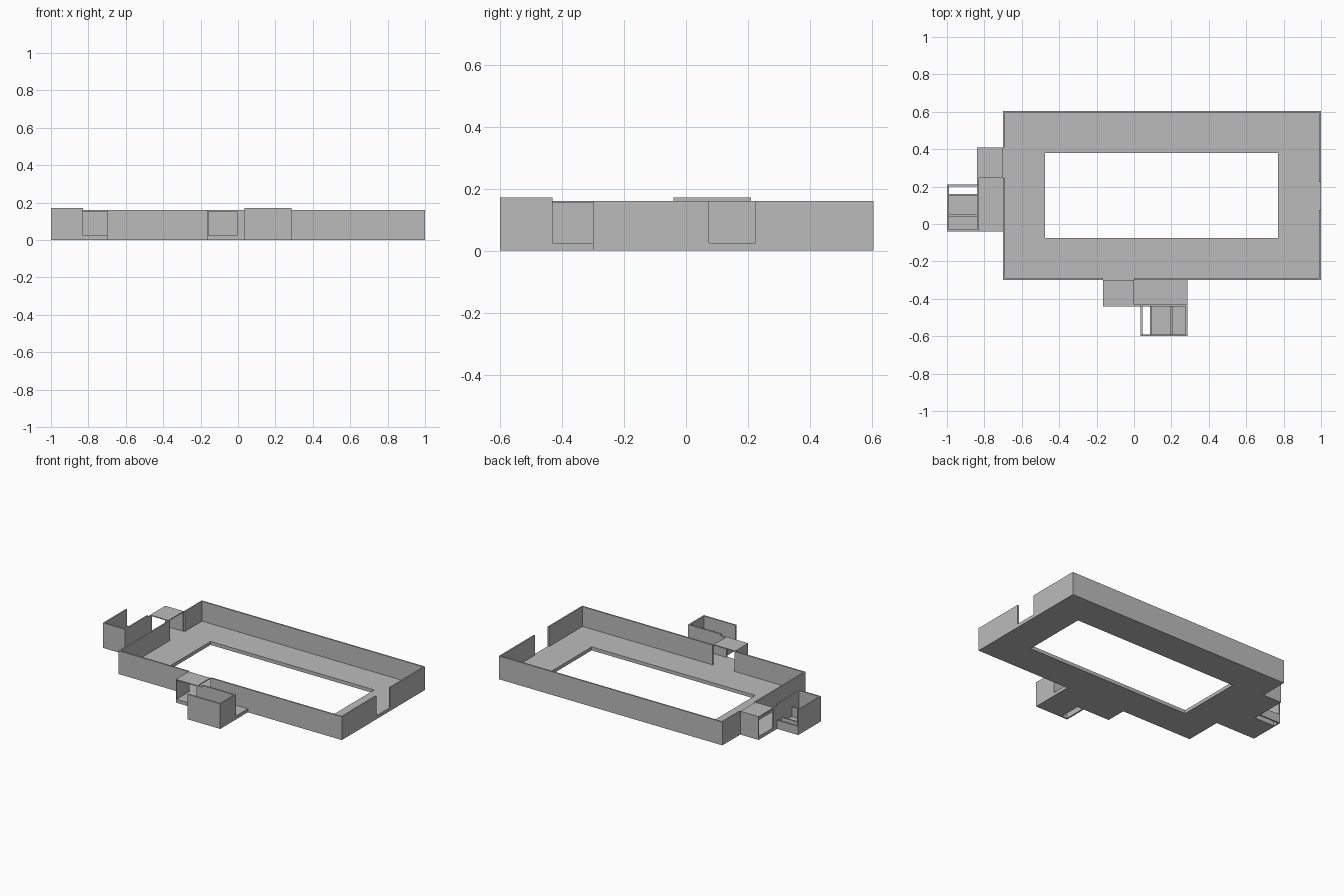
import bpy
import bmesh

cube = bpy.data.objects.get("Cube")
if cube:
    bpy.data.objects.remove(cube, do_unlink=True)

grey = bpy.data.materials.new("plain_grey")
grey.use_nodes = True
grey.diffuse_color = (0.5, 0.5, 0.5, 1)
grey.node_tree.nodes["Principled BSDF"].inputs["Base Color"].default_value = (0.5, 0.5, 0.5, 1)

T = 0.01        # wall thickness
FLOOR = 0.024   # slab thickness
WALL = 0.16     # wall height
BIN = 0.172     # bin wall height


def make_part(name, boxes):
    """One object from boxes given as x, y and z ranges."""
    bm = bmesh.new()
    for ranges in boxes:
        lo = [min(r) for r in ranges]
        hi = [max(r) for r in ranges]
        for v in bmesh.ops.create_cube(bm, size=1)["verts"]:
            v.co = [hi[i] if v.co[i] > 0 else lo[i] for i in range(3)]
    mesh = bpy.data.meshes.new(name)
    bm.to_mesh(mesh)
    bm.free()
    mesh.materials.append(grey)
    obj = bpy.data.objects.new(name, mesh)
    bpy.context.collection.objects.link(obj)


# Tray floor: a frame around a rectangular opening
X0, X1, Y0, Y1 = -0.7, 1.0, -0.3, 0.605
HX0, HX1, HY0, HY1 = -0.475, 0.77, -0.075, 0.38
slab = (0, FLOOR)
make_part("tray_floor", [
    ((X0, X1), (Y0, HY0), slab), ((X0, X1), (HY1, Y1), slab),
    ((X0, HX0), (HY0, HY1), slab), ((HX1, X1), (HY0, HY1), slab)])

# Tray walls with three doorways
up = (FLOOR, WALL)
make_part("tray_back_wall", [((X0, X1), (Y1 - T, Y1), up)])
make_part("tray_left_wall", [
    ((X1 - T, X1), (Y0, 0.075), up), ((X1 - T, X1), (0.225, Y1 - T), up)])
make_part("tray_right_wall", [
    ((X0, X0 + T), (Y0, 0.245), up), ((X0, X0 + T), (0.41, Y1 - T), up)])
make_part("tray_front_wall", [
    ((X0 + T, -0.165), (Y0, Y0 + T), up), ((0, X1 - T), (Y0, Y0 + T), up)])


def annex(side, place):
    """Side passage and bin; u runs along the tray wall, v away from it."""
    def part(name, boxes):
        make_part(side + "_" + name, [place(u, v) + (z,) for u, v, z in boxes])

    length, tunnel, depth, start, out = 0.45, 0.165, 0.14, 0.2, 0.3
    part("passage_floor", [((0, length), (0, depth), slab)])
    part("tunnel_roof", [((0, tunnel), (0, depth), (WALL - 0.006, WALL))])
    part("tunnel_end_wall", [((0, 0.006), (0, depth), up)])
    part("tunnel_post", [((tunnel - 0.006, tunnel), (depth - T, depth), up)])
    part("link_wall", [((tunnel, start), (depth - T, depth), up)])

    # Bin walls, open towards the tunnel end
    part("bin_walls", [
        ((start, length), (depth - T, depth), (FLOOR, BIN)),
        ((start, length), (out - T, out), (0, BIN)),
        ((length - T, length), (depth, out - T), (0, BIN))])

    # Bin floor, drop slot, sill and dividers
    inner = (depth, out - T)
    part("bin_floor", [((start + 0.05, length - T), inner, slab)])
    part("bin_sill", [((start, start + T), inner, (0, 0.06))])
    part("bin_dividers", [
        ((start + 0.05, start + 0.06), inner, (FLOOR, 0.06)),
        ((start + 0.16, start + 0.17), inner, (FLOOR, 0.09))])


annex("front", lambda u, v: (tuple(a - 0.165 for a in u), tuple(Y0 - b for b in v)))
annex("right", lambda u, v: (tuple(X0 - b for b in v), tuple(0.41 - a for a in u)))
